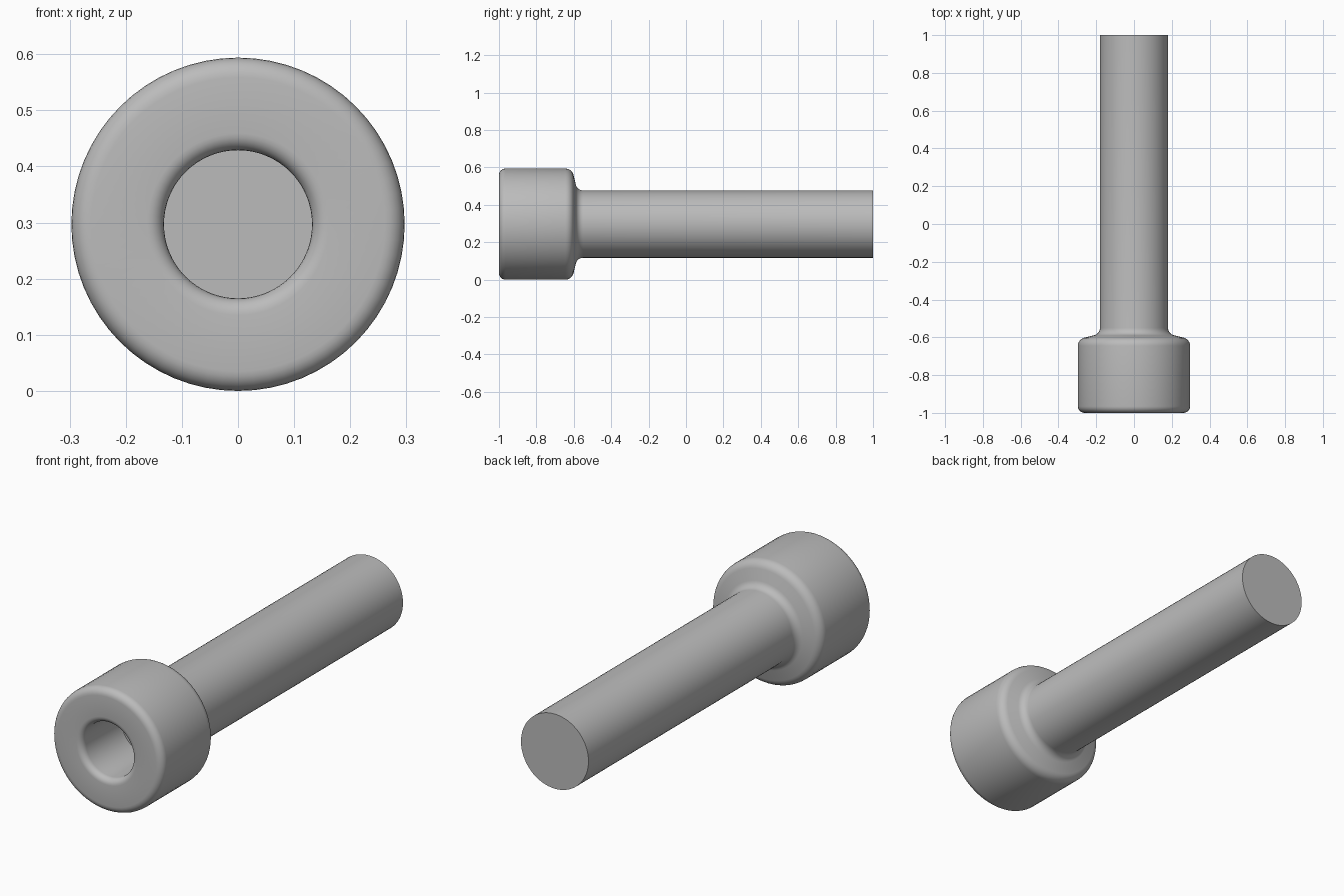
import bpy, bmesh, math
from mathutils import Matrix, Vector

cube = bpy.data.objects.get("Cube")
if cube:
    bpy.data.objects.remove(cube)

SIDES = 64
HEAD_R, SHAFT_R, HOLE_R = 0.297, 0.18, 0.132
HOLE_DEPTH = 0.3

# Single grey metal
steel = bpy.data.materials.new("grey steel")
steel.use_nodes = True
grey = (0.5, 0.5, 0.5, 1)
steel.diffuse_color = grey
steel.node_tree.nodes["Principled BSDF"].inputs["Base Color"].default_value = grey


def arc(r, y, radius, start, end, steps=6):
    """Points (r, y) on a fillet; angles in degrees, measured from outward."""
    angles = [math.radians(start + (end - start) * i / steps) for i in range(steps + 1)]
    return [(r + radius * math.cos(a), y + radius * math.sin(a)) for a in angles]


# Profile from the socket floor, round the head and along the shaft
profile = [(0, -1 + HOLE_DEPTH), (HOLE_R, -1 + HOLE_DEPTH)]
profile += arc(HOLE_R + 0.03, -0.97, 0.03, 180, 270)       # socket lip
profile += arc(HEAD_R - 0.035, -0.965, 0.035, -90, 0)      # front rim
profile += arc(HEAD_R - 0.045, -0.645, 0.045, 0, 76)       # back rim
profile += arc(SHAFT_R + 0.04, -0.55, 0.04, 256, 180)      # neck fillet
profile += [(SHAFT_R, 1), (0, 1)]

# Spin the profile about the long axis
bm = bmesh.new()
verts = [bm.verts.new((r, y, 0)) for r, y in profile]
edges = [bm.edges.new(pair) for pair in zip(verts, verts[1:])]
bmesh.ops.spin(bm, geom=verts + edges, cent=(0, 0, 0), axis=(0, 1, 0),
               angle=math.tau, steps=SIDES, use_duplicate=False)
bmesh.ops.remove_doubles(bm, verts=bm.verts, dist=0.0001)
bmesh.ops.recalc_face_normals(bm, faces=bm.faces)
bmesh.ops.transform(bm, matrix=Matrix.Translation(Vector((0, 0, HEAD_R))), verts=bm.verts)

mesh = bpy.data.meshes.new("cap_bolt")
bm.to_mesh(mesh)
bm.free()
mesh.materials.append(steel)
bolt = bpy.data.objects.new("cap_bolt", mesh)
bpy.context.collection.objects.link(bolt)

# Smooth curves, crisp shaft end and socket floor
bpy.ops.object.select_all(action="DESELECT")
bolt.select_set(True)
bpy.context.view_layer.objects.active = bolt
bpy.ops.object.shade_smooth_by_angle(angle=math.radians(35))
